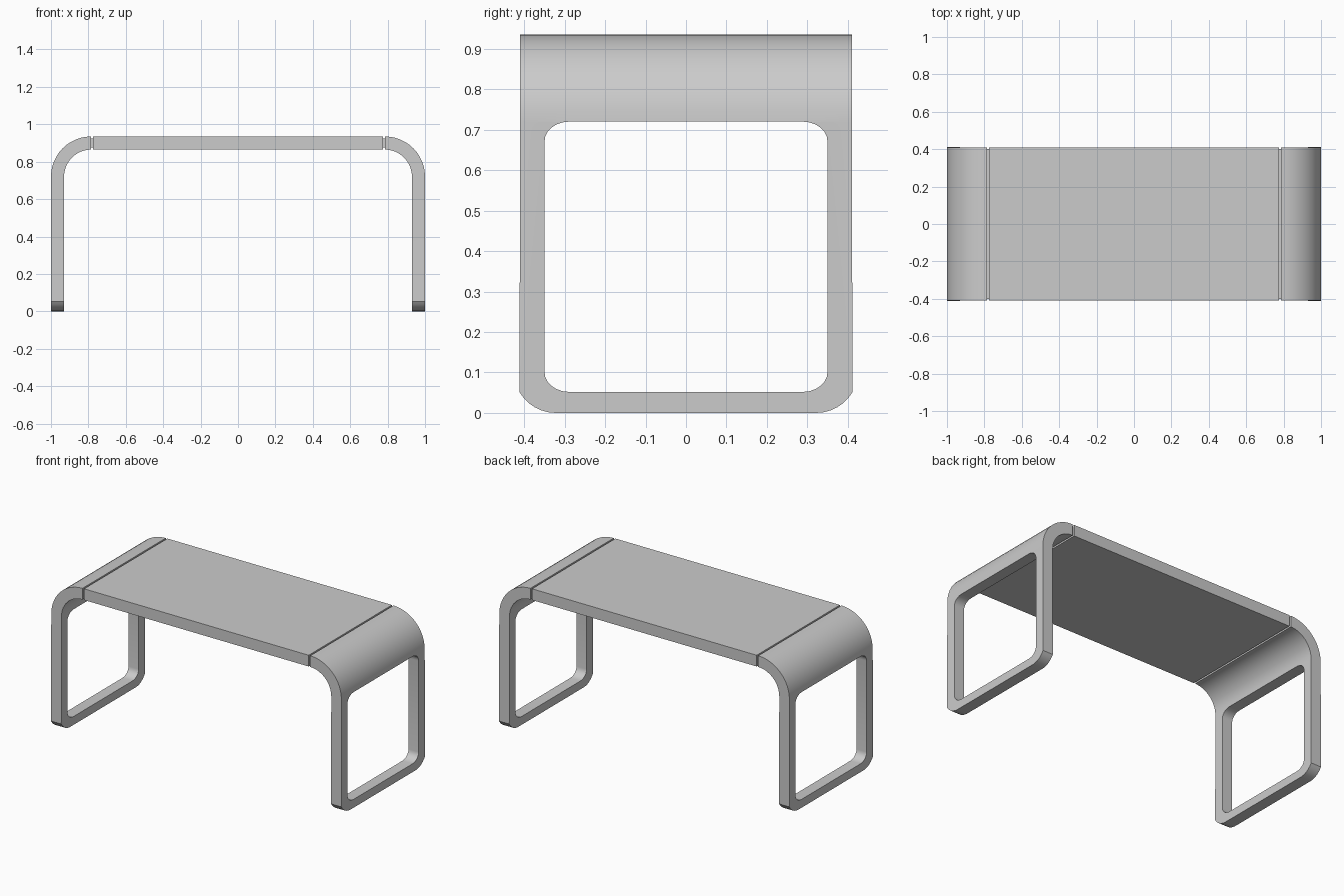
import bpy, bmesh
from math import pi, sin, cos

if "Cube" in bpy.data.objects:
    bpy.data.objects.remove(bpy.data.objects["Cube"])

HALF_Y, TOP, THICK = 0.41, 0.935, 0.07
BEND_Z, R = 0.72, 0.215            # start height and outer radius of the bend
CX = 1.0 - R                       # bend centre x


def finish(name, bm):
    bmesh.ops.recalc_face_normals(bm, faces=bm.faces[:])
    me = bpy.data.meshes.new(name)
    bm.to_mesh(me)
    bm.free()
    ob = bpy.data.objects.new(name, me)
    bpy.context.collection.objects.link(ob)
    bpy.ops.object.select_all(action='DESELECT')
    ob.select_set(True)
    bpy.context.view_layer.objects.active = ob
    bpy.ops.object.shade_smooth_by_angle(angle=0.52)
    return ob


def box(name, x0, x1, hy, z0, z1):
    bm = bmesh.new()
    bmesh.ops.create_cube(bm, size=1)
    for v in bm.verts:
        v.co = ((x0 + x1) / 2 + v.co.x * (x1 - x0), v.co.y * 2 * hy,
                (z0 + z1) / 2 + v.co.z * (z1 - z0))
    return finish(name, bm)


def corner(cy, cz, ry, rz, a0, a1, n=6):
    return [(cy + ry * cos(a0 + (a1 - a0) * i / n),
             cz + rz * sin(a0 + (a1 - a0) * i / n)) for i in range(n + 1)]


def mirrored(pts):
    return pts + [(-y, z) for y, z in reversed(pts)]


def bend(w, y, u):
    # flat sheet (height u, depth w) wrapped over the rounded shoulder
    if u <= BEND_Z + 1e-6:
        return (1 - w, y, u)
    a = (u - BEND_Z) / R
    return (CX + (R - w) * cos(a), y, BEND_Z + (R - w) * sin(a))


def leg(name, side):
    bm = bmesh.new()
    # open frame: outer U with rounded feet, inner rounded window
    outer = mirrored([(HALF_Y, BEND_Z)] + corner(0.322, 0.104, 0.104, 0.104, -0.53, -pi / 2))
    inner = mirrored(corner(0.29, 0.67, 0.06, 0.05, pi / 2, 0)
                     + corner(0.29, 0.102, 0.06, 0.05, 0, -pi / 2))
    new = lambda p: bm.verts.new((0, p[0], p[1]))
    o, i = [new(p) for p in outer], [new(p) for p in inner]
    bm.faces.new(o + i[::-1])
    # shoulder sheet continuing above the window
    row, n = [o[-1], i[-1], i[0], o[0]], 12
    for k in range(1, n + 1):
        nxt = [new((v.co.y, BEND_Z + R * pi / 2 * k / n)) for v in row]
        for j in range(3):
            bm.faces.new((row[j], row[j + 1], nxt[j + 1], nxt[j]))
        row = nxt
    # thickness, then bend
    bmesh.ops.recalc_face_normals(bm, faces=bm.faces[:])
    ext = bmesh.ops.extrude_face_region(bm, geom=bm.faces[:], use_keep_orig=True)
    for v in ext['geom']:
        if isinstance(v, bmesh.types.BMVert):
            v.co.x = THICK
    for v in bm.verts:
        x, y, z = bend(*v.co)
        v.co = (side * x, y, z)
    bmesh.ops.triangulate(bm, faces=[f for f in bm.faces if len(f.verts) > 4])
    return finish(name, bm)


# top panel
box("bench_top", -0.774, 0.774, HALF_Y, TOP - THICK, TOP)

# bent legs and the recessed joints between legs and top
for side, label in ((1, "right"), (-1, "left")):
    leg(label + "_leg", side)
    xs = sorted((side * 0.77, side * 0.788))
    box(label + "_joint", xs[0], xs[1], HALF_Y - 0.01, TOP - THICK + 0.01, TOP - 0.01)
